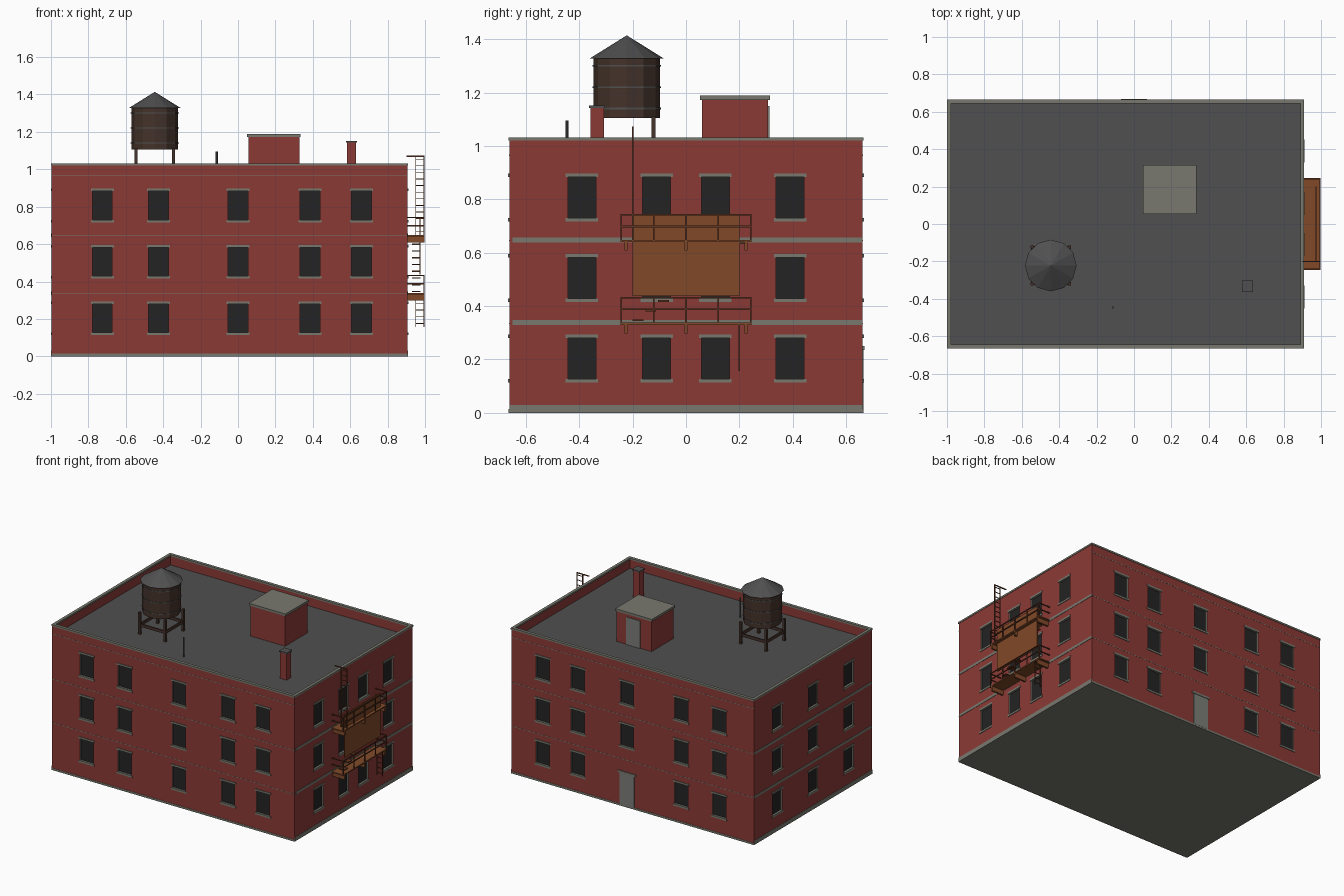
import bpy, bmesh, math
from mathutils import Matrix, Vector

if "Cube" in bpy.data.objects:
    bpy.data.objects.remove(bpy.data.objects["Cube"], do_unlink=True)


def material(name, rgb):
    m = bpy.data.materials.new(name)
    m.use_nodes = True
    m.diffuse_color = (*rgb, 1)
    bsdf = m.node_tree.nodes["Principled BSDF"]
    bsdf.inputs["Base Color"].default_value = (*rgb, 1)
    bsdf.inputs["Roughness"].default_value = 0.9
    return m


BRICK = material("red brick", (0.26, 0.042, 0.036))
STONE = material("pale stone", (0.19, 0.19, 0.16))
GLASS = material("dark glass", (0.017, 0.017, 0.017))
ROOF = material("roof felt", (0.08, 0.08, 0.08))
WOOD = material("dark wood", (0.058, 0.032, 0.023))
RUST = material("rusty plate", (0.22, 0.068, 0.022))
IRON = material("rusty iron", (0.12, 0.036, 0.016))
DOOR = material("grey door", (0.2, 0.21, 0.19))


def finish(name, bm, mats):
    me = bpy.data.meshes.new(name)
    bm.to_mesh(me)
    bm.free()
    for m in mats:
        me.materials.append(m)
    ob = bpy.data.objects.new(name, me)
    bpy.context.collection.objects.link(ob)
    return ob


def add_box(bm, lo, hi):
    lo, hi = Vector(lo), Vector(hi)
    size = [abs(d) for d in hi - lo]
    mat = Matrix.Translation((lo + hi) / 2) @ Matrix.Diagonal((*size, 1))
    verts = bmesh.ops.create_cube(bm, size=1, matrix=mat)["verts"]
    return {f for v in verts for f in v.link_faces}


def boxes(name, mat, spans):
    bm = bmesh.new()
    for lo, hi in spans:
        add_box(bm, lo, hi)
    return finish(name, bm, [mat])


def cylinder(name, mat, centre, r1, r2, z0, z1, sides):
    bm = bmesh.new()
    bmesh.ops.create_cone(bm, cap_ends=True, segments=sides, radius1=r1, radius2=r2,
                          depth=z1 - z0,
                          matrix=Matrix.Translation((*centre, (z0 + z1) / 2)))
    return finish(name, bm, [mat])


X0, X1, Y = -0.997, 0.907, 0.662
TOP, DECK, PARAPET = 1.02, 0.955, 0.016

# Each wall: normal axis, outward sign, plane position, window columns
LONG = (-0.725, -0.425, 0, 0.385, 0.66)
WALLS = {
    "front": (1, -1, -Y, LONG),
    "back": (1, 1, Y, LONG),
    "left": (0, 1, X1, (-0.39, -0.11, 0.11, 0.39)),
    "right": (0, -1, X0, (-0.4, 0, 0.4)),
}
ROWS = (0.127, 0.429, 0.73)
WIN_W, WIN_H = 0.105, 0.153


def on_wall(wall, u, width, z0, z1, inward, outward):
    axis, sign, plane, _ = WALLS[wall]
    ends = sorted((plane - sign * inward, plane + sign * outward))
    lo, hi = [0, 0, z0], [0, 0, z1]
    lo[axis], hi[axis] = ends
    lo[1 - axis], hi[1 - axis] = u - width / 2, u + width / 2
    return lo, hi


# Brick body with a sunken roof deck
bm = bmesh.new()
add_box(bm, (X0, -Y, 0), (X1, Y, TOP))
bm.normal_update()
top = max(bm.faces, key=lambda f: f.calc_center_median().z)
bmesh.ops.inset_region(bm, faces=[top], thickness=PARAPET)
deck = bmesh.ops.extrude_face_region(bm, geom=[top])["geom"]
bmesh.ops.translate(bm, verts=[g for g in deck if isinstance(g, bmesh.types.BMVert)],
                    vec=(0, 0, DECK - TOP))
if top.is_valid:
    bmesh.ops.delete(bm, geom=[top], context="FACES_ONLY")
bmesh.ops.recalc_face_normals(bm, faces=bm.faces)
for f in bm.faces:
    z = f.calc_center_median().z
    if abs(f.normal.z) > 0.9:
        f.material_index = 3 if abs(z - DECK) < 0.01 else 1
body = finish("brick_body", bm, [BRICK, STONE, GLASS, ROOF])

# Window openings: stone reveals and dark glass at the back, with lintels and sills
cut = bmesh.new()
trims = []
for wall, (axis, sign, plane, columns) in WALLS.items():
    for u in columns:
        for row, z in enumerate(ROWS):
            if wall == "back" and u == 0 and row == 0:
                continue
            faces = add_box(cut, *on_wall(wall, u, WIN_W, z, z + WIN_H, 0.011, 0.02))
            cut.normal_update()
            for f in faces:
                f.material_index = 2 if f.normal[axis] * sign < -0.9 else 1
            trims.append(on_wall(wall, u, 0.122, z - 0.014, z, 0.004, 0.004))
            trims.append(on_wall(wall, u, 0.122, z + WIN_H, z + WIN_H + 0.014, 0.004, 0.004))
cutter = finish("window_cutter", cut, [BRICK, STONE, GLASS, ROOF])
cutter.hide_render = True
mod = body.modifiers.new("openings", "BOOLEAN")
mod.operation, mod.solver, mod.object = "DIFFERENCE", "EXACT", cutter
bpy.context.view_layer.objects.active = body
bpy.ops.object.modifier_apply(modifier=mod.name)
bpy.data.objects.remove(cutter, do_unlink=True)
boxes("lintels_and_sills", STONE, trims)

# Back entrance
boxes("entrance_door", DOOR, [on_wall("back", 0, 0.115, 0.012, 0.235, 0.004, 0.003)])
boxes("entrance_lintel", STONE, [on_wall("back", 0, 0.14, 0.235, 0.25, 0.004, 0.006)])

# Floor bands, plinth and coping
bands = []
for wall in ("left", "right"):
    for z in (0.338, 0.648):
        bands.append(on_wall(wall, 0.005, 1.31, z - 0.009, z + 0.009, 0.004, 0.002))
    bands.append(on_wall(wall, 0, 2 * Y, 0, 0.03, 0.004, 0.002))
for wall in ("front", "back"):
    for z in (0.335, 0.645, 0.965):
        bands.append(on_wall(wall, -0.045, X1 - X0, z - 0.002, z + 0.002, 0.004, 0.001))
    bands.append(on_wall(wall, -0.045, X1 - X0, 0, 0.014, 0.004, 0.002))
boxes("stone_bands", STONE, bands)
boxes("coping", STONE,
      [on_wall(w, -0.045, X1 - X0 + 0.006, TOP, TOP + 0.012, 0.018, 0.003) for w in ("front", "back")]
      + [on_wall(w, 0, 2 * Y - 0.034, TOP, TOP + 0.012, 0.018, 0.003) for w in ("left", "right")])

# Rooftop stair house
boxes("stair_house", BRICK, [((0.055, 0.06, DECK), (0.328, 0.308, 1.172))])
boxes("stair_house_cap", STONE, [((0.048, 0.053, 1.172), (0.335, 0.315, 1.188))])
boxes("stair_house_door", DOOR, [((0.14, 0.305, DECK), (0.25, 0.313, 1.15))])

# Chimney and vent pipe
boxes("chimney", BRICK, [((0.582, -0.358, DECK), (0.632, -0.308, 1.142))])
boxes("chimney_cap", ROOF, [((0.577, -0.363, 1.142), (0.637, -0.303, 1.151))])
cylinder("vent_pipe", ROOF, (-0.113, -0.446), 0.006, 0.006, DECK, 1.095, 8)

# Water tank on a braced stand
TANK = Vector((-0.445, -0.222))
cylinder("water_tank", WOOD, TANK, 0.125, 0.125, 1.105, 1.33, 12)
cylinder("tank_roof", ROOF, TANK, 0.138, 0.0, 1.328, 1.414, 12)
for i, z in enumerate((1.14, 1.22, 1.3)):
    cylinder(f"tank_hoop_{i + 1}", ROOF, TANK, 0.129, 0.129, z - 0.003, z + 0.003, 12)
stand, R = [], 0.1
for sx in (-1, 1):
    for sy in (-1, 1):
        x, y = TANK.x + sx * R, TANK.y + sy * R
        stand.append(((x - 0.008, y - 0.008, DECK), (x + 0.008, y + 0.008, 1.11)))
    x, y = TANK.x + sx * R, TANK.y + sx * R
    stand.append(((x - 0.005, TANK.y - R, 1.01), (x + 0.005, TANK.y + R, 1.03)))
    stand.append(((TANK.x - R, y - 0.005, 1.01), (TANK.x + R, y + 0.005, 1.03)))
boxes("tank_stand", WOOD, stand)

# Fire escape platforms, brackets and railings
OUT, HALF, T = 0.998, 0.245, 0.006
plates, rails = [], []
for z in (0.338, 0.648):
    plates.append(((X1, -HALF, z - 0.008), (OUT, HALF, z)))
    for y in (-0.225, 0, 0.225):
        plates.append(((X1, y - T, z - 0.04), (OUT, y + T, z - 0.008)))
    for h in (0.053, 0.097):
        rails.append(((OUT - T, -HALF, z + h - T), (OUT, HALF, z + h)))
        for y in (-HALF, HALF - T):
            rails.append(((X1, y, z + h - T), (OUT, y + T, z + h)))
    for i in range(5):
        y = -HALF + T / 2 + i * (2 * HALF - T) / 4
        rails.append(((OUT - T, y - T / 2, z), (OUT, y + T / 2, z + 0.097)))
boxes("escape_platforms", RUST, plates)
boxes("escape_railings", IRON, rails)

# Side plate and treads of the flight between the platforms
boxes("stair_side_plate", RUST, [((0.971, -0.2, 0.437), (0.977, 0.2, 0.743))])
treads = []
for i in range(9):
    y, z = -0.18 + i * 0.048, 0.347 + i * 0.036
    treads.append(((0.93, y - 0.02, z - 0.003), (0.975, y + 0.02, z + 0.003)))
boxes("stair_treads", IRON, treads)


# Ladders up to the roof and down towards the ground
def ladder(name, y, z0, z1, extra=()):
    parts = [((x, y - 0.003, z0), (x + 0.005, y + 0.003, z1)) for x in (0.948, 0.992)]
    count = int((z1 - z0) / 0.034)
    for i in range(count):
        z = z0 + (i + 0.5) * (z1 - z0) / count
        parts.append(((0.948, y - 0.002, z - 0.002), (0.997, y + 0.002, z + 0.002)))
    boxes(name, IRON, parts + list(extra))


ladder("roof_ladder", -0.2, 0.648, 1.072, [((0.9, -0.203, 1.067), (0.997, -0.197, 1.073))])
ladder("drop_ladder", 0.2, 0.157, 0.338)
